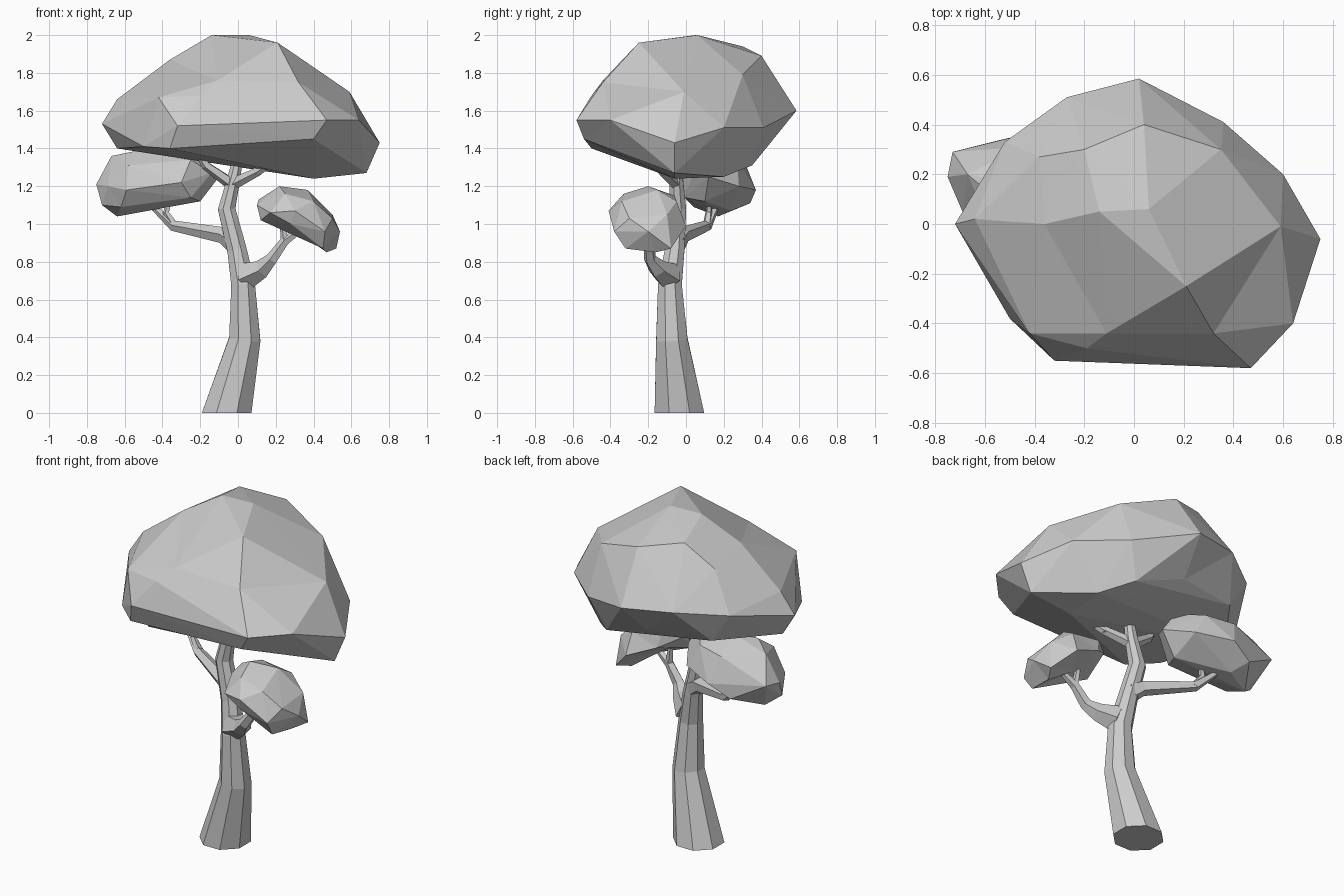
import bpy, bmesh, math
from mathutils import Vector


def finish(bm, name):
    bmesh.ops.recalc_face_normals(bm, faces=bm.faces)
    me = bpy.data.meshes.new(name)
    bm.to_mesh(me)
    bm.free()
    ob = bpy.data.objects.new(name, me)
    bpy.context.collection.objects.link(ob)
    return ob


def limb(name, path, sides, flat_start=False):
    """Faceted tapering tube; path rows are x, y, z, radius."""
    bm = bmesh.new()
    pts = [Vector(p[:3]) for p in path]
    rings = []
    for i, p in enumerate(pts):
        t = pts[min(i + 1, len(pts) - 1)] - pts[max(i - 1, 0)]
        if i == 0 and flat_start:
            t = Vector((0, 0, 1))
        q = Vector((0, 0, 1)).rotation_difference(t)
        ring = []
        for k in range(sides):
            a = math.tau * (k + 0.5) / sides
            ring.append(bm.verts.new(p + q @ Vector((math.cos(a), math.sin(a), 0)) * path[i][3]))
        rings.append(ring)
    for a, b in zip(rings, rings[1:]):
        for k in range(sides):
            j = (k + 1) % sides
            bm.faces.new((a[k], a[j], b[j], b[k]))
    bm.faces.new(rings[0][::-1])
    bm.faces.new(rings[-1])
    return finish(bm, name)


def foliage(name, points, puff=0.5):
    """Faceted clump: hull of the points puffed towards an ellipsoid, then
    settled back, so shallow dents survive."""
    pts = [Vector(p) for p in points]
    lo = Vector([min(p[i] for p in pts) for i in range(3)])
    hi = Vector([max(p[i] for p in pts) for i in range(3)])
    mid, half = (lo + hi) / 2, (hi - lo) / 2
    bm = bmesh.new()
    home = {}
    for p in pts:
        d = Vector([(p[i] - mid[i]) / half[i] for i in range(3)])
        v = bm.verts.new(d.lerp(d.normalized(), puff))
        home[v] = p
    bmesh.ops.convex_hull(bm, input=bm.verts)
    for v in bm.verts:
        v.co = home[v]
    loose = [v for v in bm.verts if not v.link_faces]
    bmesh.ops.delete(bm, geom=loose, context='VERTS')
    return finish(bm, name)


# Trunk
limb("trunk", [(-.06, -.035, 0, .142), (.036, -.075, .39, .09), (.027, -.085, .68, .068),
               (-.005, -.06, .86, .056), (-.06, -.045, 1.08, .05), (-.025, -.05, 1.23, .038),
               (.02, -.04, 1.44, .022)], 8, True)

# Side branches and their twigs
branches = {
    "right_branch": [(.04, -.09, .725, .08), (.13, -.15, .765, .052), (.18, -.19, .815, .034),
                     (.25, -.2, .91, .026), (.35, -.21, .98, .014)],
    "right_twig": [(.25, -.2, .9, .022), (.23, -.19, 1.05, .013)],
    "left_branch": [(-.02, -.05, .9, .055), (-.08, -.02, .94, .045), (-.34, .11, .99, .03), (-.47, .17, 1.11, .014)],
    "left_twig": [(-.33, .11, .98, .026), (-.38, .12, 1.06, .018), (-.36, .13, 1.14, .013)],
    "top_left_branch": [(-.03, -.05, 1.21, .034), (-.17, -.08, 1.31, .025), (-.24, -.09, 1.43, .014)],
    "top_right_branch": [(-.03, -.05, 1.21, .034), (.11, -.13, 1.28, .024), (.24, -.21, 1.37, .014)],
    "top_right_twig": [(.1, -.12, 1.26, .02), (.1, -.12, 1.41, .013)],
    "top_middle_twig": [(-.01, -.05, 1.3, .02), (.05, .02, 1.41, .013)],
}
for name, path in branches.items():
    limb(name, path, 5)

# Large arched crown
foliage("crown", [
    (.21, -.25, 1.96), (.06, .06, 2.0), (-.14, .05, 2.0), (-.2, .3, 1.94), (.04, .4, 1.89),
    (.35, .3, 1.79), (.59, -.01, 1.7), (-.36, 0, 1.87), (-.38, .27, 1.82), (-.64, .02, 1.66),
    (-.42, -.44, 1.67), (-.11, -.44, 1.76), (-.19, -.5, 1.68), (.32, -.44, 1.75),
    (.75, -.06, 1.43), (.64, -.4, 1.55), (.47, -.58, 1.55), (-.32, -.55, 1.52), (-.72, 0, 1.53),
    (-.52, .33, 1.6), (-.27, .51, 1.62), (.02, .585, 1.6), (.36, .41, 1.51), (.6, .2, 1.51),
    (.4, -.54, 1.45), (-.36, -.5, 1.4), (-.5, -.38, 1.41), (-.64, 0, 1.4), (-.4, .33, 1.42),
    (.68, -.06, 1.27), (.4, -.06, 1.24), (.42, .2, 1.25), (.28, .35, 1.31), (-.05, -.05, 1.42),
    (-.02, .4, 1.41),
])

# Left clump
foliage("left_foliage", [
    (-.75, .19, 1.21), (-.69, .05, 1.2), (-.67, .2, 1.36), (-.73, .29, 1.22), (-.58, 0, 1.31),
    (-.59, -.03, 1.18), (-.42, .15, 1.4), (-.19, .12, 1.38), (-.1, .12, 1.25), (-.2, .1, 1.12),
    (-.64, .17, 1.04), (-.4, .37, 1.18), (-.3, -.06, 1.22), (-.53, .34, 1.11), (-.2, .28, 1.2),
    (-.45, .31, 1.33), (-.72, .12, 1.1), (-.25, -.02, 1.34), (-.62, .04, 1.09), (-.25, -.01, 1.14),
    (-.28, .27, 1.34), (-.55, .1, 1.385), (-.48, .24, 1.07), (-.14, .04, 1.27),
], .3)

# Right clump
foliage("right_foliage", [
    (.1, -.2, 1.1), (.12, -.25, 1.02), (.11, -.12, 1.13), (.22, -.2, 1.2), (.37, -.15, 1.18),
    (.39, -.05, 1.12), (.5, -.1, 1.05), (.54, -.2, .96), (.52, -.08, .87), (.47, -.16, .85),
    (.45, -.32, .87), (.46, -.38, .96), (.3, -.41, 1.07), (.28, -.38, 1.0), (.17, -.37, 1.06),
    (.25, -.33, 1.16), (.4, 0, .99), (.22, -.04, 1.07), (.5, -.3, 1.03), (.27, -.2, .99),
    (.4, -.34, 1.12), (.2, -.06, 1.15),
])
